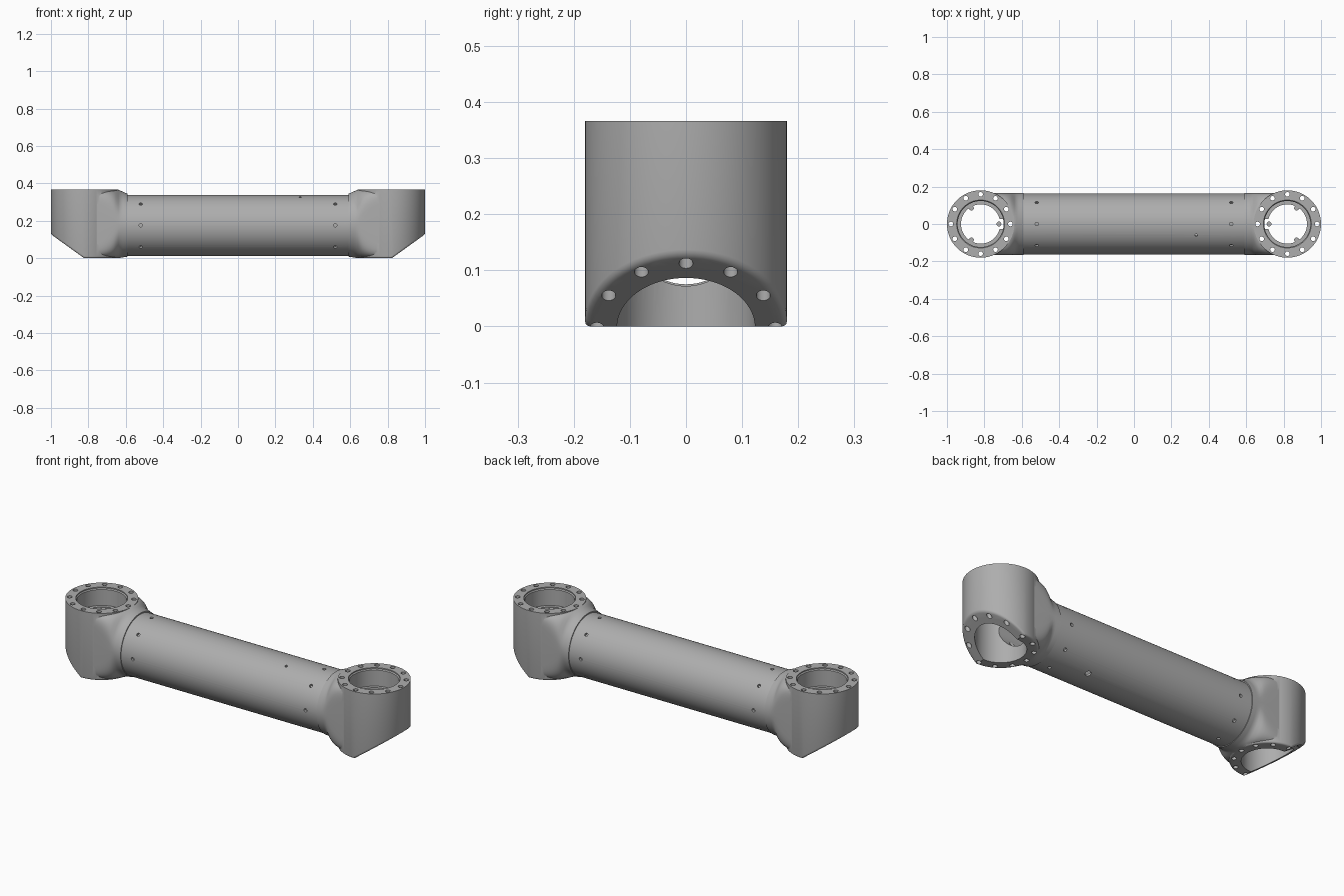
import bpy, bmesh, math
from mathutils import Vector, Matrix

if "Cube" in bpy.data.objects:
    bpy.data.objects.remove(bpy.data.objects["Cube"])

JOINT_X, CAP_R, TOP = 0.82, 0.18, 0.366
TUBE_Z, TUBE_R, NECK_X = 0.175, 0.163, 0.59

grey = bpy.data.materials.new("machined grey")
grey.use_nodes = True
grey.diffuse_color = (0.42, 0.42, 0.42, 1)
grey.node_tree.nodes["Principled BSDF"].inputs["Base Color"].default_value = grey.diffuse_color


def finish(name, bm):
    bmesh.ops.recalc_face_normals(bm, faces=bm.faces)
    mesh = bpy.data.meshes.new(name)
    bm.to_mesh(mesh)
    bm.free()
    mesh.materials.append(grey)
    obj = bpy.data.objects.new(name, mesh)
    bpy.context.collection.objects.link(obj)
    return obj


def rod(bm, start, end, radius, sides=64):
    a, b = Vector(start), Vector(end)
    turn = (b - a).to_track_quat('Z', 'Y').to_matrix().to_4x4()
    return bmesh.ops.create_cone(bm, cap_ends=True, segments=sides, radius1=radius, radius2=radius,
                                 depth=(b - a).length, matrix=Matrix.Translation((a + b) / 2) @ turn)


def loft(bm, rings, closed=False):
    loops = [[bm.verts.new(p) for p in ring] for ring in rings]
    pairs = list(zip(loops, loops[1:]))
    if closed:
        pairs.append((loops[-1], loops[0]))
    else:
        bm.faces.new(loops[0])
        bm.faces.new(loops[-1])
    for a, b in pairs:
        for i in range(len(a)):
            j = (i + 1) % len(a)
            bm.faces.new((a[i], a[j], b[j], b[i]))


def turned(profile, centre, along_x=False, sides=64, closed=False):
    """Lathe (radius, height) points around z, or around x."""
    bm, rings = bmesh.new(), []
    for r, h in profile:
        ring = []
        for i in range(sides):
            a = math.tau * i / sides
            u, v = r * math.cos(a), r * math.sin(a)
            ring.append(Vector(centre) + Vector((h, u, v) if along_x else (u, v, h)))
        rings.append(ring)
    loft(bm, rings, closed)
    return bm


def combine(obj, *steps):
    for operation, other in steps:
        mod = obj.modifiers.new("cut", 'BOOLEAN')
        mod.operation, mod.object, mod.solver = operation, other, 'EXACT'
    deps = bpy.context.evaluated_depsgraph_get()
    obj.data = bpy.data.meshes.new_from_object(obj.evaluated_get(deps))
    obj.modifiers.clear()
    for _, other in steps:
        bpy.data.objects.remove(other)


def smooth(obj, mirror=False):
    for o in bpy.context.selected_objects:
        o.select_set(False)
    obj.select_set(True)
    bpy.context.view_layer.objects.active = obj
    bpy.ops.object.shade_smooth_by_angle(angle=math.radians(32))
    if mirror:
        obj.modifiers.new("both ends", 'MIRROR').use_axis = (True, False, False)


# Joint housing: upright barrel, sloped under its outer half, rounded below
bm = bmesh.new()
rod(bm, (JOINT_X, 0, 0), (JOINT_X, 0, TOP), CAP_R, 72)
cut = bmesh.ops.bisect_plane(bm, geom=bm.verts[:] + bm.edges[:] + bm.faces[:], dist=1e-5,
                             plane_co=(JOINT_X + 0.003, 0, 0), plane_no=(0.72, 0, -1), clear_outer=True)
bmesh.ops.holes_fill(bm, edges=[e for e in bm.edges if e.is_boundary])
bmesh.ops.recalc_face_normals(bm, faces=bm.faces)
under = {f for f in bm.faces if f.normal.z < -0.3}
rim = [e for e in bm.edges if len(set(e.link_faces) & under) == 1]
bmesh.ops.bevel(bm, geom=rim, offset=0.014, segments=3, profile=0.5, affect='EDGES', clamp_overlap=True)
housing = finish("joint_housing", bm)

# Neck: round at the tube, squaring out into the barrel
bm, rings = bmesh.new(), []
for k in range(17):
    x = NECK_X + k * 0.0125
    t = min(1, (x - NECK_X) / 0.05)
    power = 2 / (2 + max(0, x - 0.635) * 55)
    height, width, mid = 0.168 + 0.0147 * t, 0.167, 0.176 + 0.007 * t
    ring = []
    for i in range(64):
        c, s = math.cos(math.tau * i / 64), math.sin(math.tau * i / 64)
        ring.append((x, math.copysign(abs(c) ** power, c) * width,
                     mid + math.copysign(abs(s) ** power, s) * height))
    rings.append(ring)
loft(bm, rings)
neck = finish("neck", bm)

# Bore with an inner lip, a passage to the tube, and a ring of bolt holes
bore = finish("bore_cutter", turned([(0.123, -0.1), (0.123, 0.245), (0.105, 0.245), (0.105, 0.268),
                                     (0.123, 0.268), (0.123, 0.355), (0.128, 0.36), (0.128, 0.5)],
                                    (JOINT_X, 0, 0)))
bm = bmesh.new()
rod(bm, (0.5, 0, 0.172), (JOINT_X, 0, 0.172), 0.1)
passage = finish("passage_cutter", bm)
bm = bmesh.new()
for i in range(12):
    a = math.tau * i / 12
    x, y = JOINT_X + 0.159 * math.cos(a), 0.159 * math.sin(a)
    rod(bm, (x, y, -0.1), (x, y, 0.5), 0.0125, 16)
bolts = finish("bolt_cutter", bm)
combine(housing, ('UNION', neck), ('DIFFERENCE', bore), ('DIFFERENCE', passage), ('DIFFERENCE', bolts))
smooth(housing, mirror=True)

# Small mounting lugs under the lip
bm = bmesh.new()
for degrees in (60, 180, 300):
    a = math.radians(degrees)
    x, y = JOINT_X - 0.098 * math.cos(a + math.pi), 0.098 * math.sin(a)
    x = 2 * JOINT_X - x
    rod(bm, (x, y, 0.246), (x, y, 0.266), 0.013, 16)
bmesh.ops.scale(bm, vec=(-1, 1, 1), space=Matrix.Translation((-JOINT_X, 0, 0)), verts=bm.verts)
smooth(finish("lip_lugs", bm), mirror=True)

# Hollow tube with fastener holes near each end and one cross hole
tube = finish("tube", turned([(TUBE_R, -NECK_X), (TUBE_R, NECK_X), (0.15, NECK_X), (0.15, -NECK_X)],
                             (0, 0, TUBE_Z), along_x=True, sides=72, closed=True))
bm = bmesh.new()
for x in (-0.52, 0.52):
    for i in range(8):
        d = Vector((0, math.cos(math.tau * i / 8), math.sin(math.tau * i / 8)))
        c = Vector((x, 0, TUBE_Z))
        rod(bm, c + d * 0.12, c + d * 0.2, 0.009, 16)
for side, radius in ((1, 0.007), (-1, 0.015)):
    c, d = Vector((0.333, 0, TUBE_Z)), Vector((0, -0.37, 0.93)) * side
    rod(bm, c + d * 0.12, c + d * 0.2, radius, 16)
combine(tube, ('DIFFERENCE', finish("fastener_cutter", bm)))
smooth(tube)

# Spigots that sit inside the tube ends
smooth(finish("spigot", turned([(0.149, 0.46), (0.149, 0.595), (0.1, 0.595), (0.1, 0.46)],
                               (0, 0, TUBE_Z), along_x=True, closed=True)), mirror=True)
